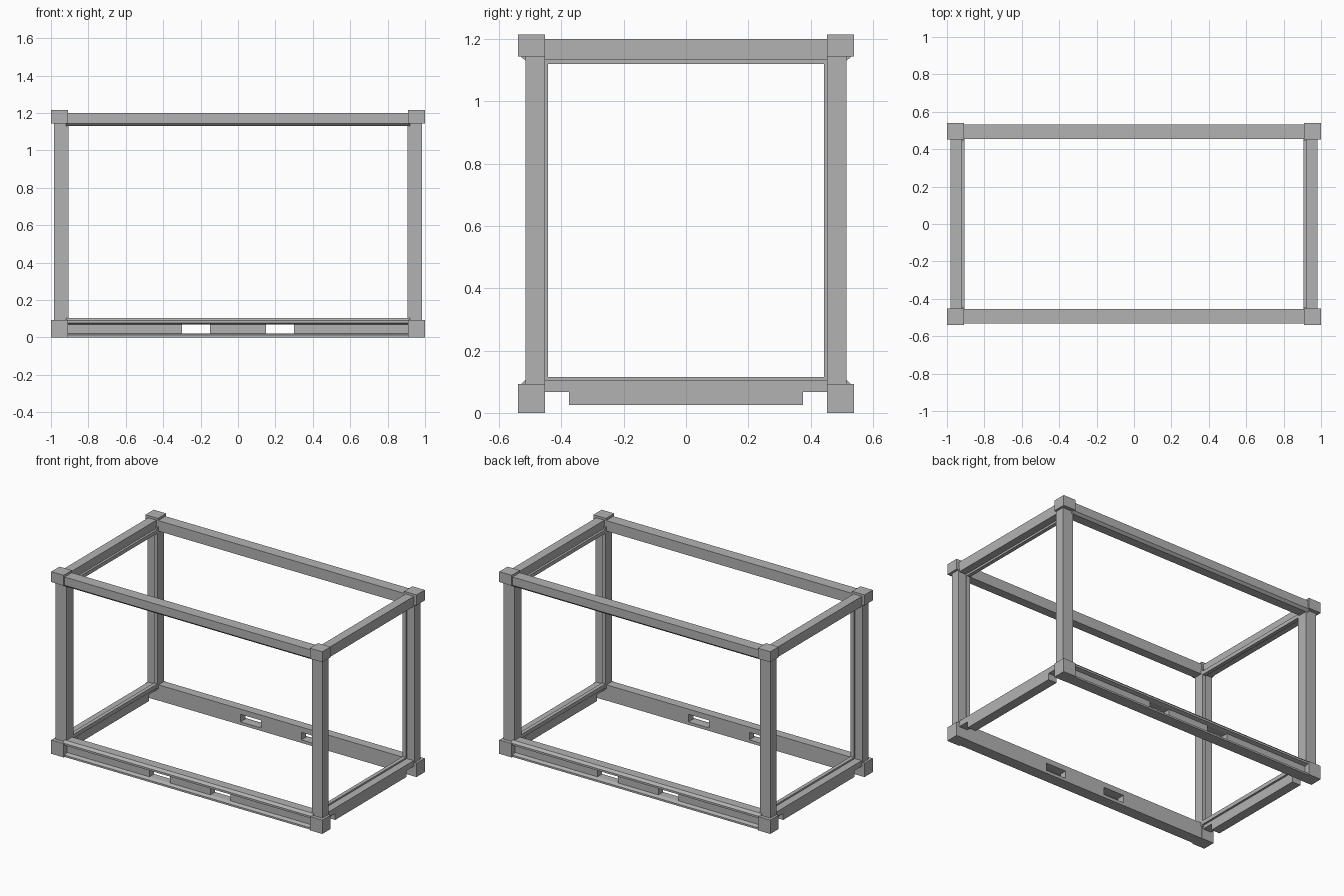
import bpy
import bmesh
from mathutils import Vector

cube = bpy.data.objects.get("Cube")
if cube:
    bpy.data.objects.remove(cube)

steel = bpy.data.materials.new("grey_steel")
steel.use_nodes = True
GREY = (0.45, 0.45, 0.45, 1)
steel.diffuse_color = GREY
steel.node_tree.nodes["Principled BSDF"].inputs["Base Color"].default_value = GREY


def prism(name, profile, axis, start, end, mirror):
    """Extrude a 2D profile along an axis, then mirror it over the given axes."""
    def place(a, b):
        return {"x": (start, a, b), "y": (a, start, b), "z": (a, b, start)}[axis]

    bm = bmesh.new()
    face = bm.faces.new([bm.verts.new(place(a, b)) for a, b in profile])
    grown = bmesh.ops.extrude_face_region(bm, geom=[face], use_keep_orig=True)
    shift = Vector([end - start if c == axis else 0 for c in "xyz"])
    verts = [g for g in grown["geom"] if isinstance(g, bmesh.types.BMVert)]
    bmesh.ops.translate(bm, verts=verts, vec=shift)
    bmesh.ops.recalc_face_normals(bm, faces=bm.faces[:])
    mesh = bpy.data.meshes.new(name)
    bm.to_mesh(mesh)
    bm.free()
    mesh.materials.append(steel)
    obj = bpy.data.objects.new(name, mesh)
    bpy.context.collection.objects.link(obj)
    mod = obj.modifiers.new("Mirror", "MIRROR")
    mod.use_axis = ["x" in mirror, "y" in mirror, False]
    mod.use_mirror_merge = False
    return obj


def rect(a0, a1, b0, b1):
    return [(a0, b0), (a1, b0), (a1, b1), (a0, b1)]


# Corner castings
block = rect(0.908, 1.0, 0.453, 0.54)
prism("bottom_corners", block, "z", 0, 0.092, "xy")
prism("top_corners", block, "z", 1.145, 1.215, "xy")

# Corner posts with a stepped inner lip
post = [(0.985, 0.515), (0.905, 0.515), (0.905, 0.443),
        (0.93, 0.443), (0.93, 0.452), (0.985, 0.452)]
prism("corner_posts", post, "z", 0.08, 1.16, "xy")

# Top side rails with a bevelled lower edge
top_rail = [(0.455, 1.13), (0.515, 1.13), (0.531, 1.145), (0.531, 1.2), (0.455, 1.2)]
prism("top_side_rails", top_rail, "x", -0.92, 0.92, "y")

# Bottom side rails: bevelled cap, recessed web with lifting pockets, lower flange
cap = [(0.455, 0.07), (0.505, 0.07), (0.531, 0.077), (0.531, 0.09),
       (0.516, 0.105), (0.455, 0.105)]
prism("bottom_rail_caps", cap, "x", -0.92, 0.92, "y")
flange = [(0.455, 0), (0.531, 0), (0.531, 0.012), (0.505, 0.02), (0.455, 0.02)]
prism("bottom_rail_flanges", flange, "x", -0.92, 0.92, "y")
web = rect(0.455, 0.505, 0.02, 0.07)
prism("middle_webs", web, "x", -0.15, 0.15, "y")
prism("outer_webs", web, "x", 0.3, 0.92, "xy")

# Top end rails and their inner lips
prism("top_end_rails", rect(0.92, 0.98, 1.133, 1.2), "y", -0.46, 0.46, "x")
prism("top_end_lips", rect(0.905, 0.93, 1.12, 1.145), "y", -0.455, 0.455, "x")

# Bottom end rails, notched beside the corners, and their inner lips
notched = [(-0.46, 0.105), (-0.46, 0.067), (-0.375, 0.067), (-0.375, 0.025),
           (0.375, 0.025), (0.375, 0.067), (0.46, 0.067), (0.46, 0.105)]
prism("bottom_end_rails", notched, "x", 0.918, 0.98, "x")
prism("bottom_end_lips", rect(0.905, 0.93, 0.09, 0.116), "y", -0.455, 0.455, "x")
